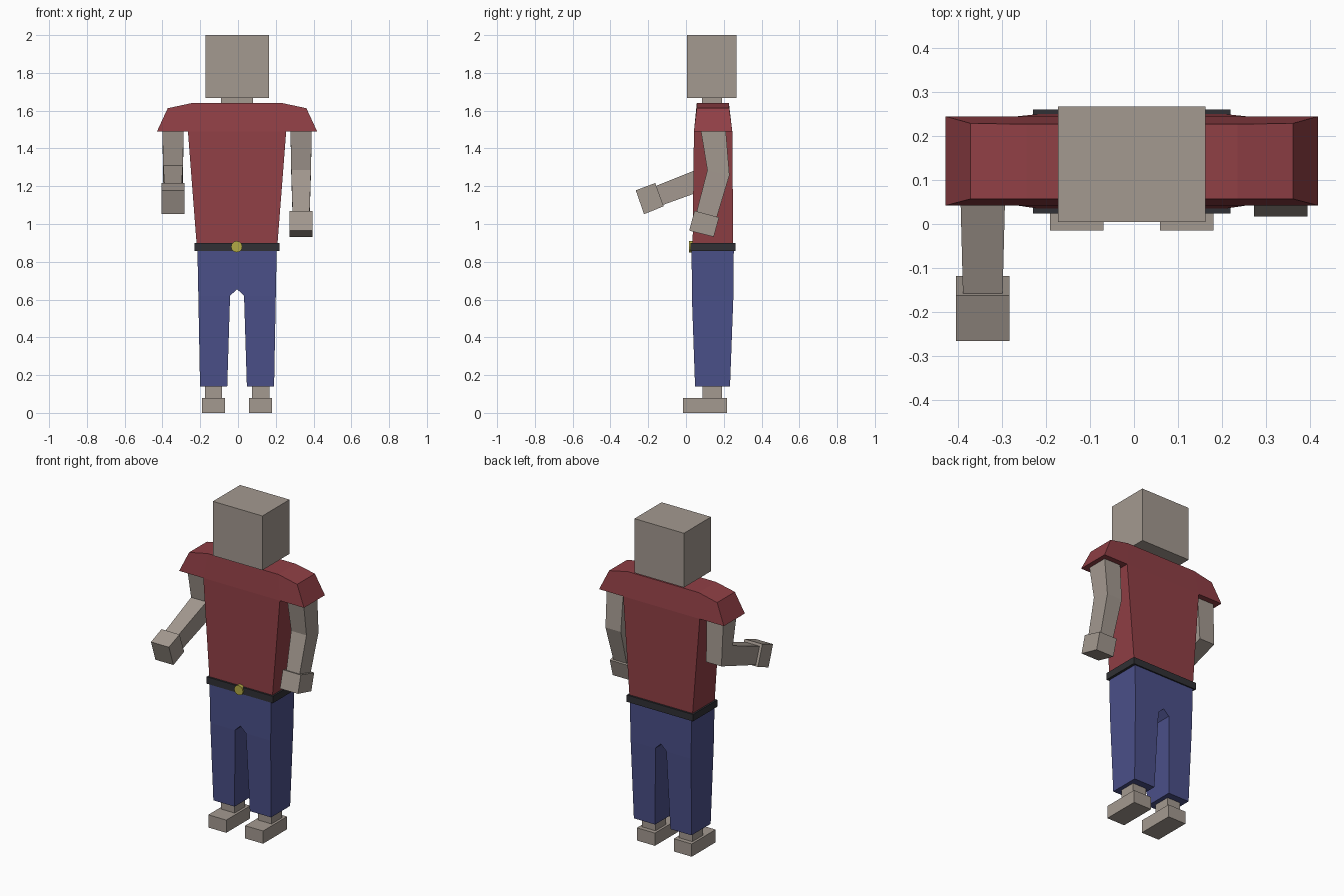
import bpy, bmesh, math
from mathutils import Vector

if "Cube" in bpy.data.objects:
    bpy.data.objects.remove(bpy.data.objects["Cube"])

CX = -0.005  # symmetry plane of the figure


def material(name, rgb):
    m = bpy.data.materials.new(name)
    m.diffuse_color = (*rgb, 1)
    m.use_nodes = True
    m.node_tree.nodes["Principled BSDF"].inputs["Base Color"].default_value = m.diffuse_color
    return m


RED = material("red", (0.28, 0.05, 0.06))
BLUE = material("blue", (0.07, 0.08, 0.25))
DARK = material("dark", (0.03, 0.03, 0.035))
YELLOW = material("yellow", (0.45, 0.4, 0.06))
SKIN = material("skin", (0.37, 0.32, 0.28))


def finish(name, bm, mat):
    bmesh.ops.recalc_face_normals(bm, faces=bm.faces)
    me = bpy.data.meshes.new(name)
    bm.to_mesh(me)
    bm.free()
    me.materials.append(mat)
    ob = bpy.data.objects.new(name, me)
    ob.location.x = CX
    bpy.context.collection.objects.link(ob)
    return ob


def box(name, x, y, z, mat):
    bm = bmesh.new()
    bmesh.ops.create_cube(bm, size=1)
    for v in bm.verts:
        v.co = Vector([(a + b) / 2 + c * (b - a) for (a, b), c in zip((x, y, z), v.co)])
    return finish(name, bm, mat)


def loft(name, cx, rings, mat):
    """Limb from rings of (front y,z), (back y,z), half width."""
    bm = bmesh.new()
    loops = [[bm.verts.new((cx + s * w, *p)) for s, p in ((-1, f), (1, f), (1, b), (-1, b))]
             for f, b, w in rings]
    for a, b in zip(loops, loops[1:]):
        for i in range(4):
            j = (i + 1) % 4
            bm.faces.new((a[i], a[j], b[j], b[i]))
    bm.faces.new(loops[0])
    bm.faces.new(loops[-1])
    return finish(name, bm, mat)


def garment(name, pts, polys, mat):
    """Half outline of (x, z, front y, back y), closed into a slab and mirrored."""
    bm = bmesh.new()
    front = [bm.verts.new((x, y0, z)) for x, z, y0, y1 in pts]
    back = [bm.verts.new((x, y1, z)) for x, z, y0, y1 in pts]
    for p in polys:
        bm.faces.new([front[i] for i in p])
        bm.faces.new([back[i] for i in reversed(p)])
    edges = [frozenset((p[i - 1], p[i])) for p in polys for i in range(len(p))]
    for e in set(edges):
        a, b = e
        if edges.count(e) == 1 and (pts[a][0] > 0 or pts[b][0] > 0):
            bm.faces.new((front[a], front[b], back[b], back[a]))
    ob = finish(name, bm, mat)
    mod = ob.modifiers.new("mirror", "MIRROR")
    mod.use_clip = True
    return ob


# Head and neck
box("head", (-0.168, 0.168), (0.004, 0.267), (1.667, 2.0), SKIN)
box("neck", (-0.085, 0.085), (0.085, 0.19), (1.60, 1.68), SKIN)

# Shirt with short sleeves
garment("shirt", [
    (0, 0.88, 0.035, 0.25), (0.213, 0.88, 0.035, 0.25),
    (0.26, 1.49, 0.042, 0.245), (0, 1.49, 0.042, 0.245),
    (0.24, 1.64, 0.057, 0.227), (0, 1.64, 0.057, 0.227),
    (0.424, 1.49, 0.042, 0.245), (0.367, 1.613, 0.057, 0.229)],
    [(0, 1, 2, 3), (3, 2, 4, 5), (2, 6, 7, 4)], RED)

# Trousers
garment("trousers", [
    (0, 0.87, 0.03, 0.253), (0.21, 0.87, 0.03, 0.253), (0.205, 0.62, 0.031, 0.251),
    (0.037, 0.62, 0.031, 0.251), (0, 0.655, 0.031, 0.251),
    (0.196, 0.14, 0.048, 0.233), (0.052, 0.14, 0.048, 0.233)],
    [(0, 1, 2, 3, 4), (3, 2, 5, 6)], BLUE)

# Belt and round buckle
box("belt", (-0.225, 0.225), (0.024, 0.261), (0.858, 0.9), DARK)
bpy.ops.mesh.primitive_cylinder_add(vertices=12, radius=0.03, depth=0.02,
                                    location=(CX - 0.002, 0.025, 0.88),
                                    rotation=(math.pi / 2, 0, 0))
buckle = bpy.context.object
buckle.name = "buckle"
buckle.data.materials.append(YELLOW)

# Ankles and feet
for side, s in (("right", -1), ("left", 1)):
    c = s * 0.125
    box(side + "_ankle", (c - 0.046, c + 0.046), (0.088, 0.19), (0.07, 0.16), SKIN)
    box(side + "_foot", (c - 0.061, c + 0.061), (-0.015, 0.217), (0, 0.078), SKIN)

# Arms and hands: one hangs down, the other is bent forward
AX = 0.339
shoulder = ((0.073, 1.53), (0.208, 1.53), 0.057)
loft("left_arm", AX, [shoulder,
                      ((0.113, 1.285), (0.23, 1.258), 0.052),
                      ((0.055, 1.06), (0.162, 1.032), 0.045)], SKIN)
loft("left_hand", AX, [((0.045, 1.07), (0.175, 1.035), 0.061),
                       ((0.017, 0.965), (0.147, 0.932), 0.061)], SKIN)
loft("right_arm", -AX, [shoulder,
                        ((0.111, 1.31), (0.222, 1.225), 0.052),
                        ((-0.163, 1.2), (-0.125, 1.1), 0.045)], SKIN)
loft("right_hand", -AX, [((-0.163, 1.217), (-0.118, 1.094), 0.061),
                         ((-0.266, 1.178), (-0.222, 1.052), 0.061)], SKIN)
